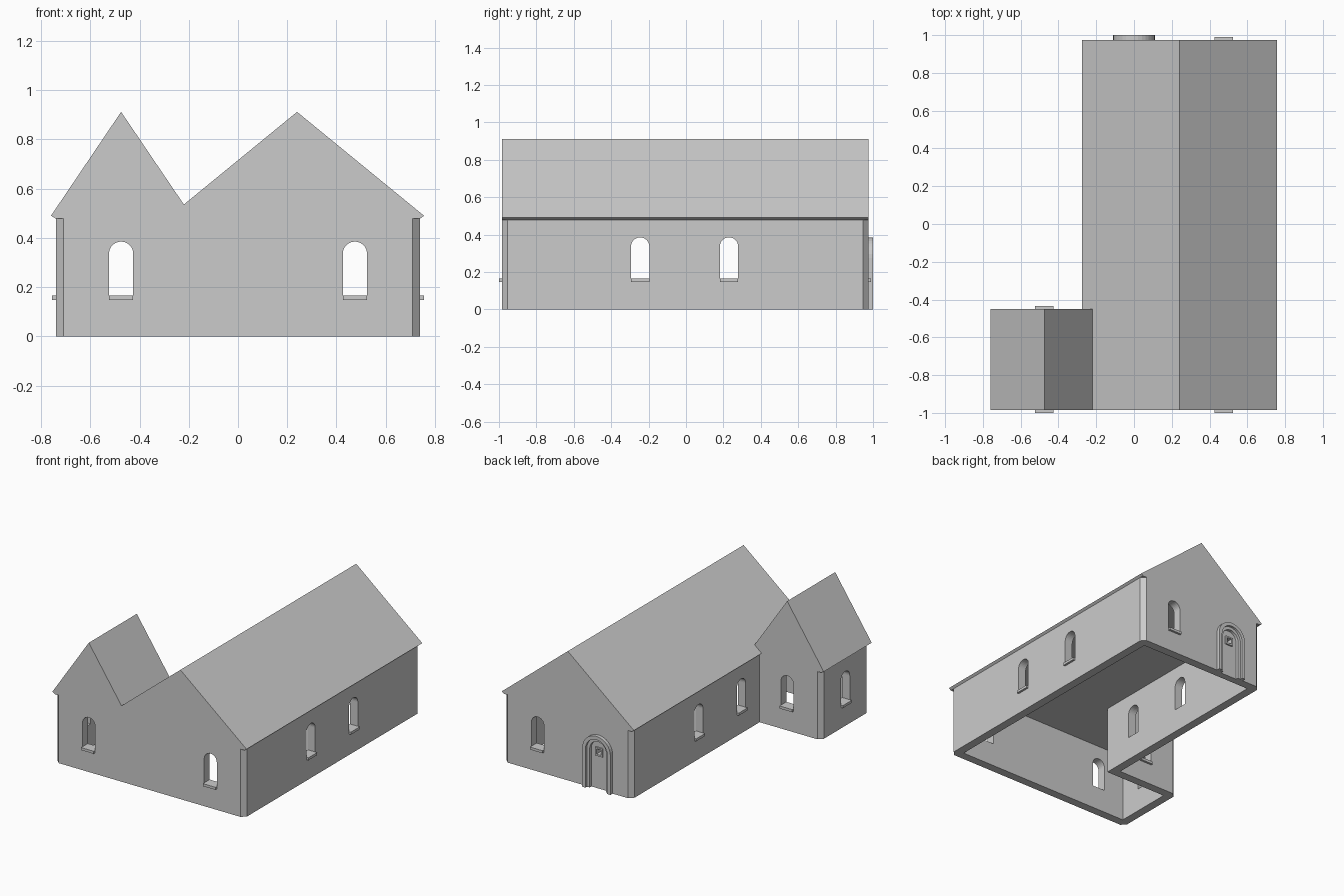
import bpy, bmesh, math
from mathutils import Matrix, Vector

if "Cube" in bpy.data.objects:
    bpy.data.objects.remove(bpy.data.objects["Cube"])

GREY = (0.6, 0.6, 0.6, 1)
stone = bpy.data.materials.new("plain grey")
stone.use_nodes = True
stone.diffuse_color = GREY
stone.node_tree.nodes["Principled BSDF"].inputs["Base Color"].default_value = GREY

FRONT, BACK = -0.985, 0.975
NAVE_L, NAVE_R = -0.26, 0.74
WING_X, WING_Y = -0.74, -0.45
WALL_TOP, EAVE, RIDGE = 0.478, 0.49, 0.912
THICK = 0.06


def extrude(name, pts, vec):
    """Closed prism from a flat outline swept along vec."""
    bm = bmesh.new()
    face = bm.faces.new([bm.verts.new(p) for p in pts])
    swept = bmesh.ops.extrude_face_region(bm, geom=[face], use_keep_orig=True)
    moved = [g for g in swept["geom"] if isinstance(g, bmesh.types.BMVert)]
    bmesh.ops.translate(bm, verts=moved, vec=vec)
    bmesh.ops.recalc_face_normals(bm, faces=bm.faces)
    mesh = bpy.data.meshes.new(name)
    bm.to_mesh(mesh)
    bm.free()
    mesh.materials.append(stone)
    obj = bpy.data.objects.new(name, mesh)
    bpy.context.collection.objects.link(obj)
    return obj


def xz_prism(name, outline, y0, y1):
    return extrude(name, [(x, y0, z) for x, z in outline], Vector((0, y1 - y0, 0)))


def xy_prism(name, outline, z0, z1):
    return extrude(name, [(x, y, z0) for x, y in outline], Vector((0, 0, z1 - z0)))


def box(name, half, y0, y1, z0, z1):
    return xz_prism(name, [(-half, z0), (half, z0), (half, z1), (-half, z1)], y0, y1)


def arch(half, z0, z1, segs=16):
    """Round-headed outline running from bottom right to bottom left."""
    turn = [math.pi * i / segs for i in range(segs + 1)]
    head = [(half * math.cos(a), z1 - half + half * math.sin(a)) for a in turn]
    return [(half, z0)] + head + [(-half, z0)]


def place(obj, x, y, degrees):
    turn = Matrix.Rotation(math.radians(degrees), 4, "Z")
    obj.data.transform(Matrix.Translation((x, y, 0)) @ turn)
    return obj


def cut(target, cutters):
    for c in cutters:
        c.hide_render = True
        mod = target.modifiers.new("cut", "BOOLEAN")
        mod.operation, mod.solver, mod.object = "DIFFERENCE", "EXACT", c
    bpy.context.view_layer.update()
    graph = bpy.context.evaluated_depsgraph_get()
    mesh = bpy.data.meshes.new_from_object(target.evaluated_get(graph))
    target.modifiers.clear()
    target.data = mesh
    for c in cutters:
        bpy.data.objects.remove(c)


def footprint(inset):
    l, r, f, b = NAVE_L + inset, NAVE_R - inset, FRONT + inset, BACK - inset
    wx, wy = WING_X + inset, WING_Y - inset
    return [(wx, f), (r, f), (r, b), (l, b), (l, wy), (wx, wy)]


def chamfered(pts, size):
    """Cut off the outward corners of a counter-clockwise outline."""
    out = []
    pts = [Vector(p) for p in pts]
    for i, p in enumerate(pts):
        before, after = pts[i - 1] - p, pts[(i + 1) % len(pts)] - p
        if before.cross(after) < 0:
            out += [p + before.normalized() * size, p + after.normalized() * size]
        else:
            out.append(p)
    return out


# L-shaped hollow walls with chamfered corners
walls = xy_prism("walls", chamfered(footprint(0), 0.03), 0, WALL_TOP)
cutters = [xy_prism("room_cutter", footprint(THICK), -0.1, 0.6)]

# Arched windows with projecting sills
windows = [(-0.475, FRONT, 0), (0.475, FRONT, 0), (0.475, BACK, 180),
           (-0.475, WING_Y, 180), (WING_X, -0.72, -90)]
for y in (-0.245, 0.23):
    windows += [(NAVE_R, y, 90), (NAVE_L, y, -90)]
for spot in windows:
    hole = xz_prism("window_cutter", arch(0.049, 0.155, 0.385), -0.05, THICK + 0.03)
    cutters.append(place(hole, *spot))
    place(box("window_sill", 0.049, -0.015, THICK, 0.147, 0.165), *spot)

# Doorway through the back gable
door_spot = (0, BACK, 180)
hole = xz_prism("door_cutter", arch(0.09, -0.05, 0.365), -0.05, THICK + 0.03)
cutters.append(place(hole, *door_spot))
cut(walls, cutters)

# Stepped arch surround
for name, outer, inner, top, front in (("door_surround", 0.11, 0.085, 0.385, -0.025),
                                       ("door_inner_arch", 0.085, 0.064, 0.36, -0.008)):
    ring = arch(outer, 0, top) + arch(inner, 0, top - outer + inner)[::-1]
    place(xz_prism(name, ring, front, THICK), *door_spot)

# Door leaf with a small framed opening
leaf = xz_prism("door_leaf", arch(0.064, 0, 0.339), 0.012, THICK)
hatch = box("hatch_frame", 0.028, 0.002, 0.02, 0.232, 0.292)
for part in (leaf, hatch):
    cut(part, [box("hatch_cutter", 0.018, -0.1, 0.2, 0.244, 0.282)])
    place(part, *door_spot)

# Nave roof
mid, half = (NAVE_L + NAVE_R) / 2, (NAVE_R - NAVE_L) / 2
over = half + 0.016
nave = [(mid - half, WALL_TOP), (mid + half, WALL_TOP), (mid + over, EAVE),
        (mid, RIDGE), (mid - over, EAVE)]
xz_prism("nave_roof", nave, FRONT, BACK)

# Wing roof, butting against the nave slope
valley = (-0.22, EAVE + (RIDGE - EAVE) * (-0.22 - mid + over) / over)
wing = [(WING_X, WALL_TOP), (NAVE_L, WALL_TOP), (mid - over, EAVE), valley,
        (-0.475, RIDGE), (WING_X - 0.02, EAVE)]
xz_prism("wing_roof", wing, FRONT, WING_Y)
